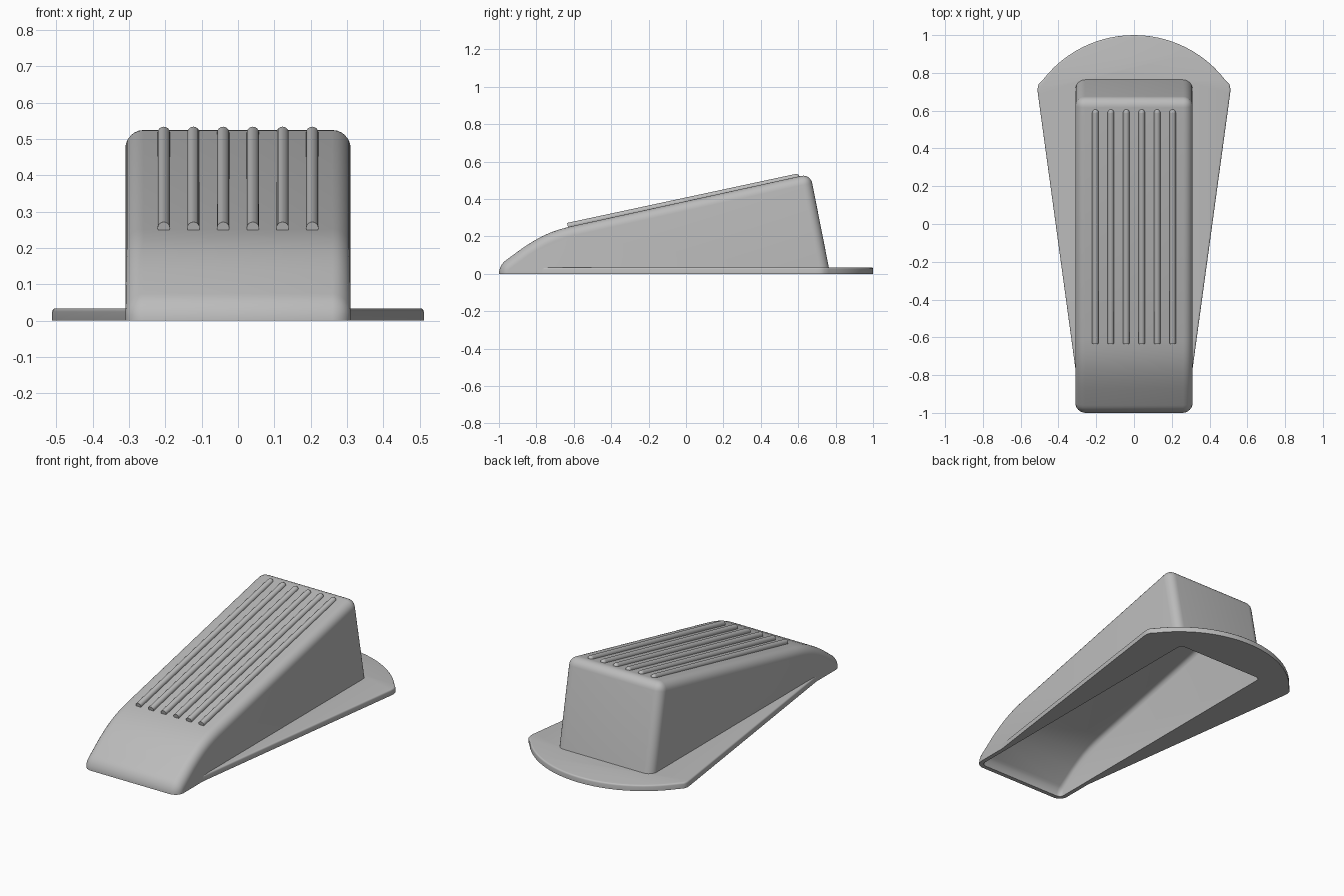
import bpy, bmesh, math
from mathutils import Vector, Matrix

if "Cube" in bpy.data.objects:
    bpy.data.objects.remove(bpy.data.objects["Cube"])

GREY = (0.5, 0.5, 0.5, 1)
grey = bpy.data.materials.new("grey rubber")
grey.use_nodes = True
grey.diffuse_color = GREY
grey.node_tree.nodes["Principled BSDF"].inputs["Base Color"].default_value = GREY


def finish(name, bm):
    """Turn a bmesh into a smooth shaded grey object."""
    mesh = bpy.data.meshes.new(name)
    bm.to_mesh(mesh)
    bm.free()
    obj = bpy.data.objects.new(name, mesh)
    bpy.context.collection.objects.link(obj)
    mesh.materials.append(grey)
    bpy.ops.object.select_all(action="DESELECT")
    obj.select_set(True)
    bpy.context.view_layer.objects.active = obj
    bpy.ops.object.shade_smooth_by_angle(angle=math.radians(35))
    return obj


def prism(points, offset):
    """Solid made by sweeping a flat outline along an offset."""
    bm = bmesh.new()
    face = bm.faces.new([bm.verts.new(p) for p in points])
    new = bmesh.ops.extrude_face_region(bm, geom=[face], use_keep_orig=True)
    verts = [g for g in new["geom"] if isinstance(g, bmesh.types.BMVert)]
    bmesh.ops.translate(bm, verts=verts, vec=offset)
    bmesh.ops.recalc_face_normals(bm, faces=bm.faces)
    return bm


# Wedge body: side profile run past the floor, rounded, hollowed, then trimmed
HALF, LOW, WALL = 0.31, -0.15, 0.025
profile = [(-1, LOW), (-1, 0.045), (-0.87, 0.14), (-0.82, 0.172), (-0.77, 0.2),
           (-0.72, 0.222), (-0.67, 0.239), (-0.62, 0.252), (0.665, 0.534), (0.80, LOW)]
bm = prism([(-HALF, y, z) for y, z in profile], (2 * HALF, 0, 0))
sharp = [e for e in bm.edges if e.calc_face_angle() > 0.5
         and max(v.co.z for v in e.verts) > LOW + 0.01]
bmesh.ops.bevel(bm, geom=sharp, offset=0.05, segments=6, profile=0.5, affect="EDGES")
bm.normal_update()
floor = [f for f in bm.faces if f.normal.z < -0.9]
bmesh.ops.delete(bm, geom=floor, context="FACES")
body = finish("wedge_body", bm)
shell = body.modifiers.new("wall", "SOLIDIFY")
shell.thickness, shell.offset, shell.use_even_offset = WALL, -1, True
bm = bmesh.new()
bm.from_object(body, bpy.context.evaluated_depsgraph_get())
bpy.data.objects.remove(body)
bmesh.ops.bisect_plane(bm, geom=bm.verts[:] + bm.edges[:] + bm.faces[:],
                       plane_co=(0, 0, 0), plane_no=(0, 0, 1), clear_inner=True)
rim = [e for e in bm.edges if e.is_boundary]
bmesh.ops.bridge_loops(bm, edges=rim)
bmesh.ops.recalc_face_normals(bm, faces=bm.faces)
finish("wedge_body", bm)

# Base plate: wings widening to a round back, open under the hollow body
THICK, RADIUS, CENTRE = 0.034, 0.61, 0.39
outer = [(0.30, -0.84), (0.509, 0.69), (0.511, 0.715), (0.505, 0.74)]
start = math.atan2(0.765 - CENTRE, 0.485)
for i in range(25):
    a = start + (math.pi - 2 * start) * i / 24
    outer.append((RADIUS * math.cos(a), CENTRE + RADIUS * math.sin(a)))
outer += [(-x, y) for x, y in reversed(outer[:4])]
inner = [(-0.29, -0.84), (-0.29, 0.75), (0.29, 0.75), (0.29, -0.84)]
bm = prism([(x, y, 0) for x, y in outer + inner], (0, 0, THICK))
edge = [e for e in bm.edges
        if all(v.co.z > THICK / 2 and (abs(v.co.x) > 0.295 or v.co.y > 0.76) for v in e.verts)]
bmesh.ops.bevel(bm, geom=edge, offset=0.009, segments=3, profile=0.5,
                affect="EDGES", clamp_overlap=True)
finish("base_plate", bm)

# Grip ribs: rods half sunk in the slope, cut flat in front and domed behind
front, back = Vector((0, -0.632, 0.255)), Vector((0, 0.59, 0.517))
axis = back - front
turn = axis.to_track_quat("Z", "Y").to_matrix().to_4x4()
for i in range(6):
    x = (i - 2.5) * 0.0817
    bm = bmesh.new()
    place = Matrix.Translation((front + back) / 2 + Vector((x, 0, 0))) @ turn
    bmesh.ops.create_cone(bm, cap_ends=True, segments=16, radius1=0.017, radius2=0.017,
                          depth=axis.length, matrix=place)
    place = Matrix.Translation(back + Vector((x, 0, 0))) @ turn
    bmesh.ops.create_uvsphere(bm, u_segments=16, v_segments=8, radius=0.017, matrix=place)
    finish(f"grip_rib_{i + 1}", bm)
